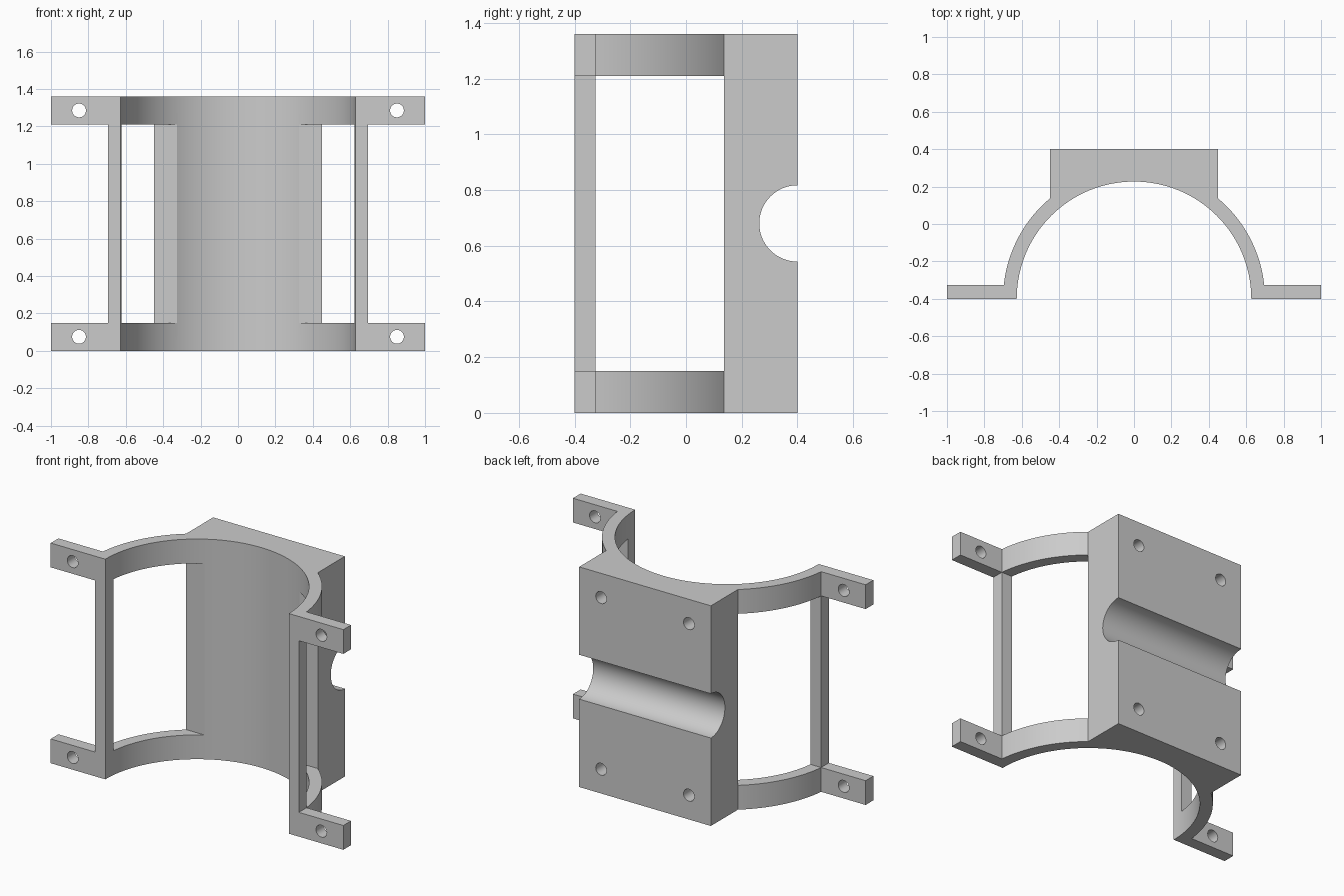
import bpy, bmesh, math
from mathutils import Matrix

cube = bpy.data.objects.get("Cube")
if cube:
    bpy.data.objects.remove(cube, do_unlink=True)

HEIGHT, RAIL = 1.36, 0.15            # total height, height of the end rings
FRONT, BACK, LIP = -0.4, 0.4, -0.325  # depth of front, back and flange rear
INNER, OUTER = 0.627, 0.70           # saddle radii around (0, FRONT)
BLOCK = 0.45                         # half width of the mounting block
SEGS = 64

grey = bpy.data.materials.new("Plain grey")
grey.use_nodes = True
grey.diffuse_color = (0.6, 0.6, 0.6, 1)
grey.node_tree.nodes["Principled BSDF"].inputs["Base Color"].default_value = (0.6, 0.6, 0.6, 1)


def make_object(name, bm):
    bmesh.ops.recalc_face_normals(bm, faces=bm.faces[:])
    mesh = bpy.data.meshes.new(name)
    bm.to_mesh(mesh)
    bm.free()
    mesh.materials.append(grey)
    obj = bpy.data.objects.new(name, mesh)
    bpy.context.collection.objects.link(obj)
    return obj


def box(x0, x1, y0, y1, z0, z1):
    bm = bmesh.new()
    bmesh.ops.create_cube(bm, size=1)
    bmesh.ops.scale(bm, vec=(x1 - x0, y1 - y0, z1 - z0), verts=bm.verts)
    bmesh.ops.translate(bm, vec=((x0 + x1) / 2, (y0 + y1) / 2, (z0 + z1) / 2), verts=bm.verts)
    return make_object("window_cutter", bm)


def rod(radius, length, axis, centre, segs):
    bm = bmesh.new()
    bmesh.ops.create_cone(bm, cap_ends=True, segments=segs, radius1=radius, radius2=radius,
                          depth=length, matrix=Matrix.Translation(centre)
                          @ Matrix.Rotation(math.pi / 2, 4, axis))
    return make_object("hole_cutter", bm)


def cut(obj, cutter):
    """Subtract the cutter from obj, then discard it."""
    cutter.hide_render = True
    mod = obj.modifiers.new("cut", 'BOOLEAN')
    mod.operation, mod.solver, mod.object = 'DIFFERENCE', 'EXACT', cutter
    bpy.context.view_layer.objects.active = obj
    bpy.ops.object.modifier_apply(modifier=mod.name)
    bpy.data.objects.remove(cutter, do_unlink=True)


def arc(radius, start, end, steps):
    return [(radius * math.cos(start + (end - start) * i / steps),
             FRONT + radius * math.sin(start + (end - start) * i / steps))
            for i in range(steps + 1)]


# Saddle outline: inner arch, flanges, outer arch and block
low = math.asin((LIP - FRONT) / OUTER)
high = math.acos(BLOCK / OUTER)
side = [(1, FRONT), (1, LIP)] + arc(OUTER, low, high, 20) + [(BLOCK, BACK)]
outline = side + [(-x, y) for x, y in reversed(side)] + arc(INNER, math.pi, 0, SEGS)
bm = bmesh.new()
base = bm.faces.new([bm.verts.new((x, y, 0)) for x, y in outline])
top = bmesh.ops.extrude_face_region(bm, geom=[base])["geom"]
bmesh.ops.translate(bm, vec=(0, 0, HEIGHT),
                    verts=[v for v in top if isinstance(v, bmesh.types.BMVert)])
bracket = make_object("saddle_bracket", bm)

# Side windows, leaving a post on each side and two end rings
block_front = FRONT + OUTER * math.sin(high)
cut(bracket, box(-1.2, 1.2, LIP, block_front, RAIL, HEIGHT - RAIL))
for s in (-1, 1):
    a, b = sorted((s * OUTER * math.cos(low), s * 1.2))
    cut(bracket, box(a, b, FRONT - 0.1, LIP + 0.1, RAIL, HEIGHT - RAIL))

# Rod groove across the back of the block
cut(bracket, rod(0.137, 1.2, 'Y', (0, BACK, HEIGHT / 2), SEGS))

# Flange bolt holes and blind screw holes in the block
for s in (-1, 1):
    for t in (-1, 1):
        cut(bracket, rod(0.037, 0.3, 'X', (s * 0.85, FRONT, HEIGHT / 2 + t * 0.605), 24))
        cut(bracket, rod(0.037, 0.3, 'X', (s * 0.3, BACK, HEIGHT / 2 + t * 0.53), 24))

bpy.ops.object.select_all(action='DESELECT')
bracket.select_set(True)
bpy.context.view_layer.objects.active = bracket
bpy.ops.object.shade_smooth_by_angle(angle=math.radians(30))
